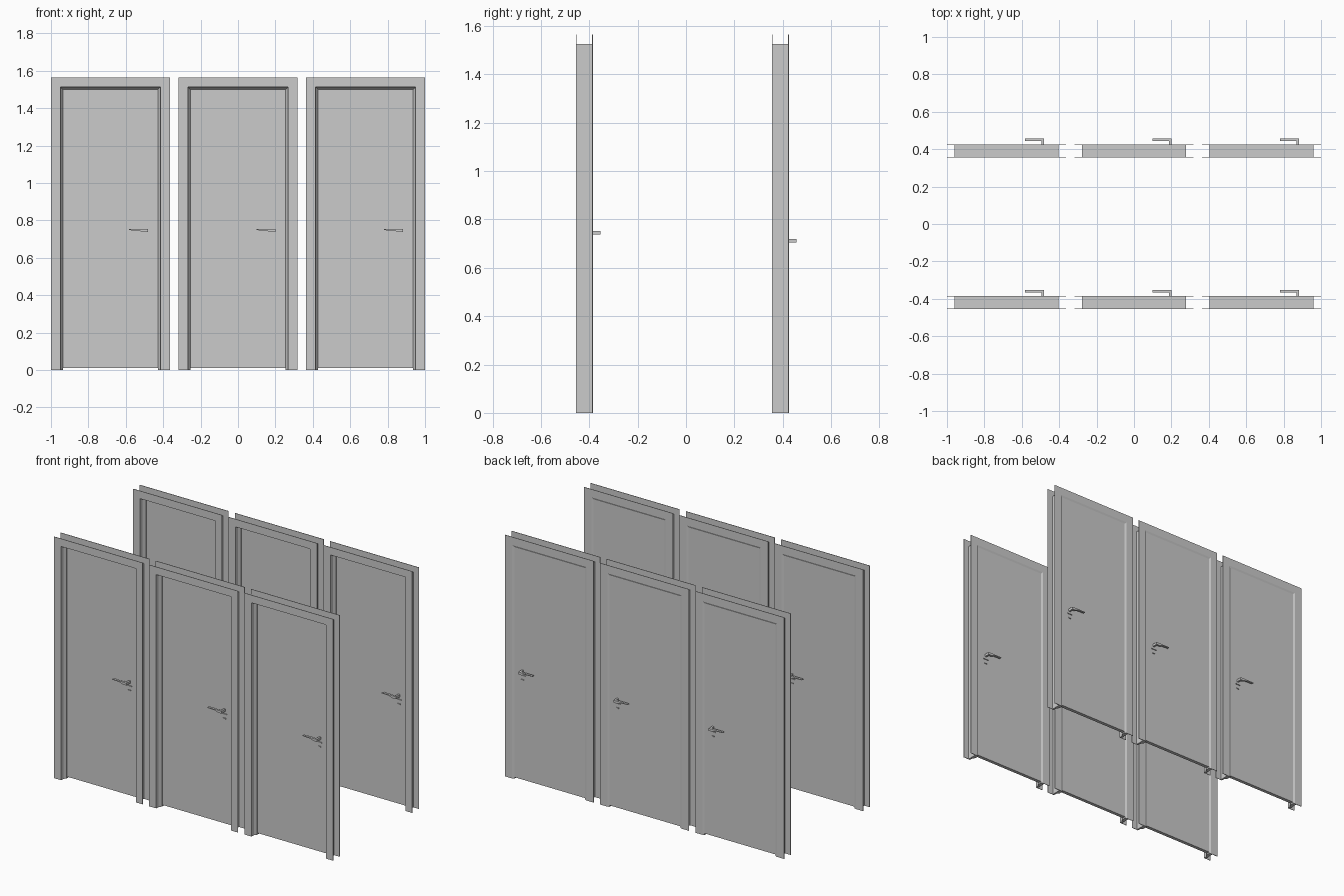
import bpy
import bmesh

cube = bpy.data.objects.get("Cube")
if cube:
    bpy.data.objects.remove(cube, do_unlink=True)

HALF_OPENING, OPENING_TOP = 0.254, 1.5
HALF_DEPTH = 0.035
LEAF_FRONT, LEAF_BACK = 0.008, 0.03


def finish(bm, name, origin):
    bmesh.ops.recalc_face_normals(bm, faces=bm.faces)
    mesh = bpy.data.meshes.new(name)
    bm.to_mesh(mesh)
    bm.free()
    obj = bpy.data.objects.new(name, mesh)
    obj.location = origin
    bpy.context.collection.objects.link(obj)
    return obj


def sweep_frame(name, section, origin):
    """Mitred three-sided frame; section holds (outward offset, y) pairs."""
    bm = bmesh.new()
    rings = []
    for side, top in ((-1, False), (-1, True), (1, True), (1, False)):
        rings.append([bm.verts.new((side * (HALF_OPENING + d), y,
                                    OPENING_TOP + d if top else 0))
                      for d, y in section])
    n = len(section)
    for a, b in zip(rings, rings[1:]):
        for i in range(n):
            j = (i + 1) % n
            bm.faces.new((a[i], a[j], b[j], b[i]))
    bm.faces.new(rings[0])
    bm.faces.new(rings[-1])
    return finish(bm, name, origin)


def prism(name, outline, y0, y1, origin):
    """Extrude an outline of (x, z) points between two depths."""
    bm = bmesh.new()
    face = bm.faces.new([bm.verts.new((x, y0, z)) for x, z in outline])
    made = bmesh.ops.extrude_face_region(bm, geom=[face])["geom"]
    verts = [v for v in made if isinstance(v, bmesh.types.BMVert)]
    bmesh.ops.translate(bm, verts=verts, vec=(0, y1 - y0, 0))
    return finish(bm, name, origin)


def box(name, x0, x1, y0, y1, z0, z1, origin):
    return prism(name, [(x0, z0), (x1, z0), (x1, z1), (x0, z1)], y0, y1, origin)


def handle(side, face_y, direction, reach, height, origin):
    grip = (origin[0], origin[1], height)
    tip = face_y + direction * reach
    # Tapered lever and its neck
    lever = [(0.2, -0.008), (0.2, 0.008), (0.13, 0.008), (0.098, 0.008),
             (0.098, 0.003), (0.15, 0.001), (0.178, -0.008)]
    prism(side + "_lever", lever, tip - direction * 0.014, tip, grip)
    box(side + "_lever_neck", 0.188, 0.2, face_y, tip, -0.008, 0.008, grip)
    # Lock details under the lever
    proud = face_y + direction * 0.006
    box(side + "_rosette_edge", 0.175, 0.21, face_y, proud, -0.028, -0.024, grip)
    box(side + "_keyhole", 0.185, 0.203, face_y, proud, -0.058, -0.052, grip)


def door(x, y, handle_height):
    origin = (x, y, 0)
    # Lining with a chamfered front reveal
    sweep_frame("door_lining", [(0.025, -HALF_DEPTH), (0.014, -HALF_DEPTH),
                                (0.012, -0.012), (0, 0.004),
                                (0, 0.03), (0.012, HALF_DEPTH),
                                (0.025, HALF_DEPTH)], origin)
    # Thin casings on both faces
    for name, s in (("front_casing", -1), ("back_casing", 1)):
        outer, inner = s * HALF_DEPTH, s * (HALF_DEPTH - 0.003)
        sweep_frame(name, [(0.022, outer), (0.064, outer),
                           (0.064, inner), (0.022, inner)], origin)
    box("door_leaf", -HALF_OPENING, HALF_OPENING, LEAF_FRONT, LEAF_BACK,
        0.01, OPENING_TOP, origin)
    handle("front", LEAF_FRONT, -1, 0.041, handle_height, origin)
    handle("back", LEAF_BACK, 1, 0.037, handle_height, origin)


# Two rows of three doors
for row_y, handle_height in ((-0.42, 0.745), (0.39, 0.712)):
    for column in (-1, 0, 1):
        door(column * 0.682, row_y, handle_height)
